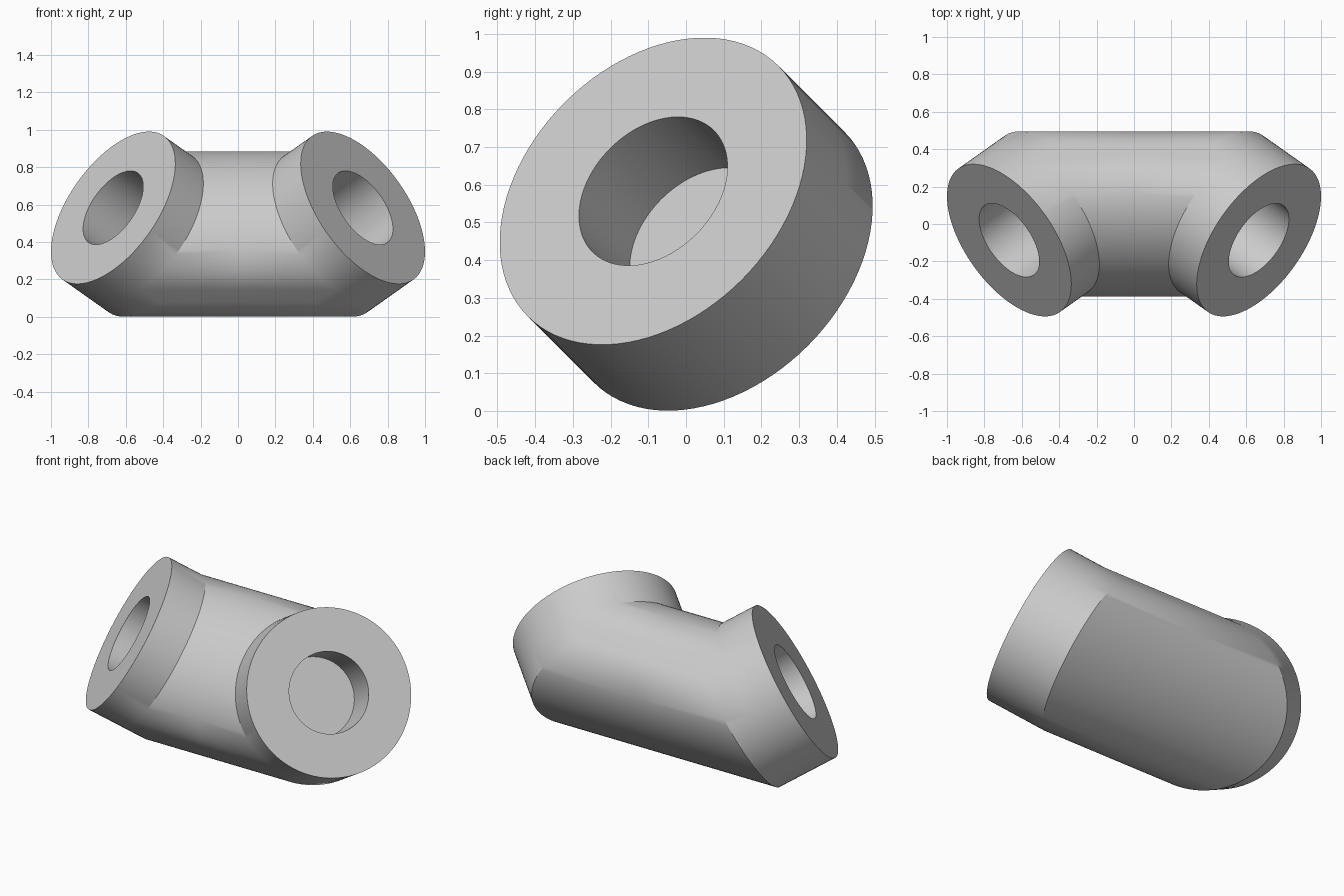
import bpy, bmesh, math
from mathutils import Vector

if "Cube" in bpy.data.objects:
    bpy.data.objects.remove(bpy.data.objects["Cube"])

SEG = 96                 # sides of every circle (multiple of 4)
R, HOLE = 0.47, 0.2275   # collar and socket radii
DEPTH = 0.27             # socket depth
SLAB, ARM = 0.138, 0.35  # where the bridge ends, where the collar ends
S = math.sqrt(0.5)

centre = Vector((0.42, 0.088, 0.408))   # inner end of the collar axis
axis = Vector((S, -0.5, 0.5))           # collar direction
up = Vector((-S, -0.5, 0.5))            # towards the inside of the bend
side = Vector((0, S, S))

bm = bmesh.new()


def ring(t, radius):
    """Circle of vertices at distance t along the collar axis."""
    return [bm.verts.new(centre + axis * t + radius * (
        up * math.cos(a) + side * math.sin(a)))
        for a in (2 * math.pi * i / SEG for i in range(SEG))]


def bridge(a, b, indices=None):
    for i in indices if indices is not None else range(len(a)):
        j = (i + 1) % len(a)
        bm.faces.new((a[i], a[j], b[j], b[i]))


q = SEG // 4
lower = range(q, 3 * q)

# collar: outer wall, end face, blind socket
inner = ring(0, R)
seam = ring(SLAB, R)
face = ring(ARM, R)
rim = ring(ARM, HOLE)
floor = ring(ARM - DEPTH, HOLE)
bridge(inner, seam, lower)
bridge(seam, face)
bridge(face, rim)
bridge(rim, floor)
bm.faces.new(floor)

# bridge: straight along x from the collar to the middle
loop = seam[:q + 1] + inner[q:3 * q + 1] + seam[3 * q:]
middle = [bm.verts.new((0, v.co.y, v.co.z)) for v in loop]
bridge(loop, middle)

# drop the unused half of the inner ring
bmesh.ops.delete(bm, geom=[v for v in bm.verts if not v.link_faces], context='VERTS')
bmesh.ops.recalc_face_normals(bm, faces=bm.faces)
# make sure the end face points outward
end = max(bm.faces, key=lambda f: f.calc_center_median().dot(axis))
if end.normal.dot(axis) < 0:
    bmesh.ops.reverse_faces(bm, faces=bm.faces)

mesh = bpy.data.meshes.new("pipe_fitting")
bm.to_mesh(mesh)
bm.free()
fitting = bpy.data.objects.new("pipe_fitting", mesh)
bpy.context.collection.objects.link(fitting)

grey = bpy.data.materials.new("light_grey")
grey.diffuse_color = (0.6, 0.6, 0.6, 1)
grey.use_nodes = True
grey.node_tree.nodes["Principled BSDF"].inputs["Base Color"].default_value = grey.diffuse_color
mesh.materials.append(grey)

bpy.context.view_layer.objects.active = fitting
fitting.select_set(True)
bpy.ops.object.shade_smooth_by_angle(angle=math.radians(30))

# matching left half
mirror = fitting.modifiers.new("mirror", 'MIRROR')
mirror.use_axis = (True, False, False)
mirror.merge_threshold = 0.0005
